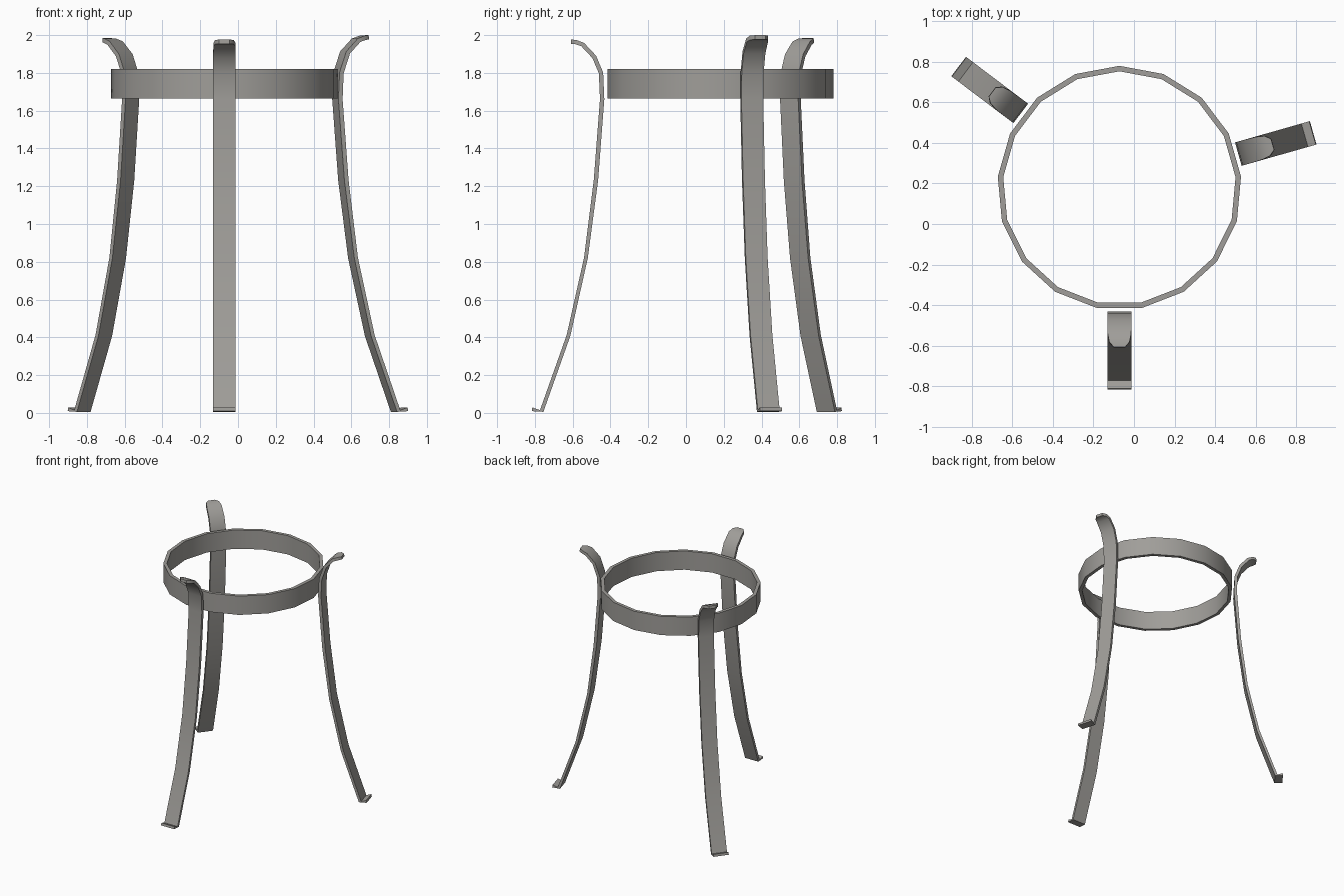
import bpy, bmesh, math
from mathutils import Vector

if "Cube" in bpy.data.objects:
    bpy.data.objects.remove(bpy.data.objects["Cube"])

SIDES = 17
CENTRE = Vector((-0.072, 0.178, 0))
metal = bpy.data.materials.new("dull_metal")
metal.diffuse_color = (0.35, 0.34, 0.32, 1)
metal.use_nodes = True
metal.node_tree.nodes["Principled BSDF"].inputs["Base Color"].default_value = metal.diffuse_color


def make_object(name, bm):
    bmesh.ops.recalc_face_normals(bm, faces=bm.faces)
    mesh = bpy.data.meshes.new(name)
    bm.to_mesh(mesh)
    bm.free()
    mesh.materials.append(metal)
    ob = bpy.data.objects.new(name, mesh)
    bpy.context.collection.objects.link(ob)
    bpy.ops.object.select_all(action='DESELECT')
    ob.select_set(True)
    bpy.context.view_layer.objects.active = ob
    bpy.ops.object.shade_smooth_by_angle(angle=math.radians(40))
    return ob


def skin(bm, loops, closed):
    n = len(loops)
    for i in range(n if closed else n - 1):
        a, b = loops[i], loops[(i + 1) % n]
        for k in range(4):
            m = (k + 1) % 4
            bm.faces.new((a[k], a[m], b[m], b[k]))
    if not closed:
        bm.faces.new(loops[0])
        bm.faces.new(loops[-1])


# Flat band ring, one vertex pointing to the back
bm = bmesh.new()
loops = []
for i in range(SIDES):
    a = math.pi / 2 + 2 * math.pi * i / SIDES
    d = Vector((math.cos(a), math.sin(a), 0))
    loops.append([bm.verts.new(CENTRE + d * r + Vector((0, 0, z)))
                  for r, z in ((0.603, 1.665), (0.603, 1.82), (0.576, 1.82), (0.576, 1.665))])
skin(bm, loops, True)
make_object("band_ring", bm)


# Curved strap leg: (radius, height, half width) centreline from foot to curled tip
def leg(name, angle, lift):
    path = [(0.993, 0.019, 0.06), (0.942, 0.010, 0.06), (0.80, 0.41, 0.06),
            (0.708, 0.82, 0.06), (0.655, 1.23, 0.06), (0.622, 1.66, 0.06),
            (0.628, 1.80, 0.06), (0.664, 1.885 + lift, 0.06),
            (0.725, 1.95 + lift, 0.058), (0.762, 1.963 + lift, 0.05),
            (0.787, 1.965 + lift, 0.028)]
    d = Vector((math.cos(angle), math.sin(angle), 0))
    side = Vector((-d.y, d.x, 0))
    bm = bmesh.new()
    loops = []
    for i, (r, z, w) in enumerate(path):
        p0, p1 = path[max(i - 1, 0)], path[min(i + 1, len(path) - 1)]
        t = Vector((p1[0] - p0[0], p1[1] - p0[1])).normalized()
        nrm = Vector((-t.y, t.x)) * (0.010 if i < 4 else 0.0115)
        loop = []
        for s, u in ((-1, -1), (1, -1), (1, 1), (-1, 1)):
            loop.append(bm.verts.new(CENTRE + d * (r + nrm.x * u) + side * (w * s)
                                     + Vector((0, 0, max(0, z + nrm.y * u)))))
        loops.append(loop)
    skin(bm, loops, False)
    make_object(name, bm)


# Legs sit on the middles of three ring faces (6, 5 and 6 faces apart)
step = 2 * math.pi / SIDES
leg("front_leg", -math.pi / 2, 0.0)
leg("right_leg", -math.pi / 2 + 5 * step, 0.023)
leg("left_leg", -math.pi / 2 - 6 * step, 0.008)
